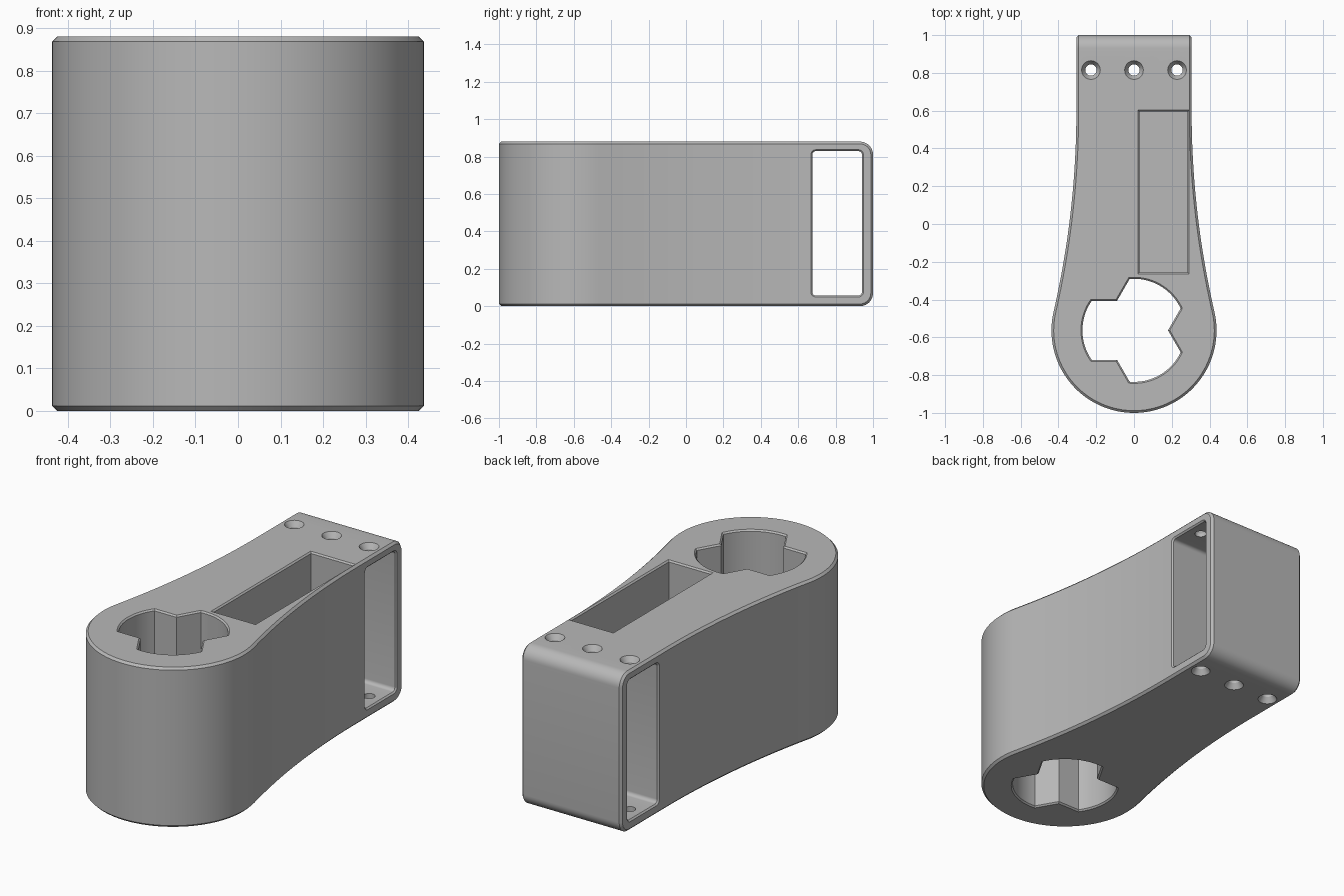
import bpy, bmesh, math
from math import sin, cos, pi, sqrt
from mathutils import Vector

cube = bpy.data.objects.get("Cube")
if cube:
    bpy.data.objects.remove(cube, do_unlink=True)

H = 0.88                      # body height
HUB_Y, HUB_R = -0.563, 0.437  # round front end
NECK_X, NECK_Y = 0.305, 0.6   # straight rear part
CHAMFER = 0.012
RIM = 0.008                   # chamfer on openings
OVER = 0.01                   # how far cutters stick out

grey = bpy.data.materials.new("plain_grey")
grey.use_nodes = True
colour = (0.48, 0.48, 0.48, 1)
grey.diffuse_color = colour
grey.node_tree.nodes["Principled BSDF"].inputs["Base Color"].default_value = colour


def loft(name, rings, edit=None):
    """Closed solid through a list of equal-length point rings."""
    bm = bmesh.new()
    loops = [[bm.verts.new(p) for p in ring] for ring in rings]
    n = len(loops[0])
    for a, b in zip(loops, loops[1:]):
        for i in range(n):
            j = (i + 1) % n
            bm.faces.new((a[i], a[j], b[j], b[i]))
    bm.faces.new(loops[0][::-1])
    bm.faces.new(loops[-1])
    bmesh.ops.recalc_face_normals(bm, faces=bm.faces)
    if edit:
        edit(bm)
    mesh = bpy.data.meshes.new(name)
    bm.to_mesh(mesh)
    bm.free()
    mesh.materials.append(grey)
    obj = bpy.data.objects.new(name, mesh)
    bpy.context.collection.objects.link(obj)
    return obj


def body_outline():
    """Hub arc blended by tangent concave arcs into the straight neck."""
    d = NECK_Y - HUB_Y
    big = (NECK_X**2 + d**2 - HUB_R**2) / (2 * (HUB_R - NECK_X))
    tilt = math.atan2(d, NECK_X + big)
    right = [(NECK_X, 1.0)]
    for i in range(24):
        a = tilt * i / 24
        right.append((NECK_X + big - big * cos(a), NECK_Y - big * sin(a)))
    hub = []
    for i in range(73):
        a = tilt - (pi + 2 * tilt) * i / 72
        hub.append((HUB_R * cos(a), HUB_Y + HUB_R * sin(a)))
    return right + hub + [(-x, y) for x, y in reversed(right)]


def round_and_chamfer(bm):
    # Rounded rear edges
    rear = [e for e in bm.edges if all(v.co.y > 0.99 for v in e.verts)
            and abs(e.verts[0].co.z - e.verts[1].co.z) < 0.01]
    bmesh.ops.bevel(bm, geom=rear, offset=0.07, segments=10, profile=0.5,
                    affect='EDGES')
    # Chamfer along the whole rim of both sides
    bm.normal_update()
    rim = [e for e in bm.edges if e.calc_face_angle(0) > math.radians(60)]
    bmesh.ops.bevel(bm, geom=rim, offset=CHAMFER, segments=1,
                    affect='EDGES', clamp_overlap=False)


def keyed_ring(z, grow):
    """Round bore with three inward V-shaped keys."""
    r, v = 0.273 + grow, 0.18 + grow / sin(pi / 3)
    t = (-v + sqrt(4 * r * r - 3 * v * v)) / 2
    half = math.atan2(t * sin(pi / 3), v + t / 2)
    pts = []
    for k in range(3):
        base = k * 2 * pi / 3
        polar = [(v, base)]
        for i in range(19):
            polar.append((r, base + half + (2 * pi / 3 - 2 * half) * i / 18))
        pts += [(p * cos(a), HUB_Y + p * sin(a), z) for p, a in polar]
    return pts


def pocket_ring(z, grow):
    x, y = 0.128 + grow, 0.426 + grow
    return [(0.156 + sx * x, 0.17 + sy * y, z)
            for sx, sy in ((1, 1), (-1, 1), (-1, -1), (1, -1))]


def window_ring(x, grow):
    """Rounded rectangle in the side plane."""
    r = 0.02 + grow
    pts = []
    for k, (sy, sz) in enumerate(((1, 1), (-1, 1), (-1, -1), (1, -1))):
        cy, cz = 0.808 + sy * 0.113, 0.443 + sz * 0.366
        for i in range(7):
            a = k * pi / 2 + i * pi / 12
            pts.append((x, cy + r * cos(a), cz + r * sin(a)))
    return pts


def circle_ring(x, z, r):
    return [(x + r * cos(i * pi / 16), 0.815 + r * sin(i * pi / 16), z)
            for i in range(32)]


def through(ring, low, high):
    """Opening through both faces with a chamfer at each end."""
    return [ring(low - OVER, RIM + OVER), ring(low + RIM, 0),
            ring(high - RIM, 0), ring(high + OVER, RIM + OVER)]


# Body
outline = body_outline()
body = loft("arm_body", [[(x, y, z) for x, y in outline] for z in (0, H)],
            round_and_chamfer)

# Openings
cutters = [
    loft("keyed_bore_cutter", through(keyed_ring, 0, H)),
    loft("side_window_cutter", through(window_ring, -NECK_X, NECK_X)),
    loft("pocket_cutter", [pocket_ring(0.05, 0), pocket_ring(H - RIM, 0),
                           pocket_ring(H + OVER, RIM + OVER)]),
]
for x in (-0.228, 0, 0.228):
    profile = ((-OVER, 0.056), (0.03, 0.03), (H - 0.03, 0.03), (H + OVER, 0.056))
    cutters.append(loft("screw_hole_cutter",
                        [circle_ring(x, z, r) for z, r in profile]))

bpy.ops.object.select_all(action='DESELECT')
body.select_set(True)
bpy.context.view_layer.objects.active = body
for cutter in cutters:
    cutter.hide_render = True
    mod = body.modifiers.new("cut", 'BOOLEAN')
    mod.operation = 'DIFFERENCE'
    mod.solver = 'EXACT'
    mod.object = cutter
    bpy.ops.object.modifier_apply(modifier=mod.name)
    bpy.data.objects.remove(cutter, do_unlink=True)

bpy.ops.object.shade_smooth_by_angle(angle=math.radians(30))
